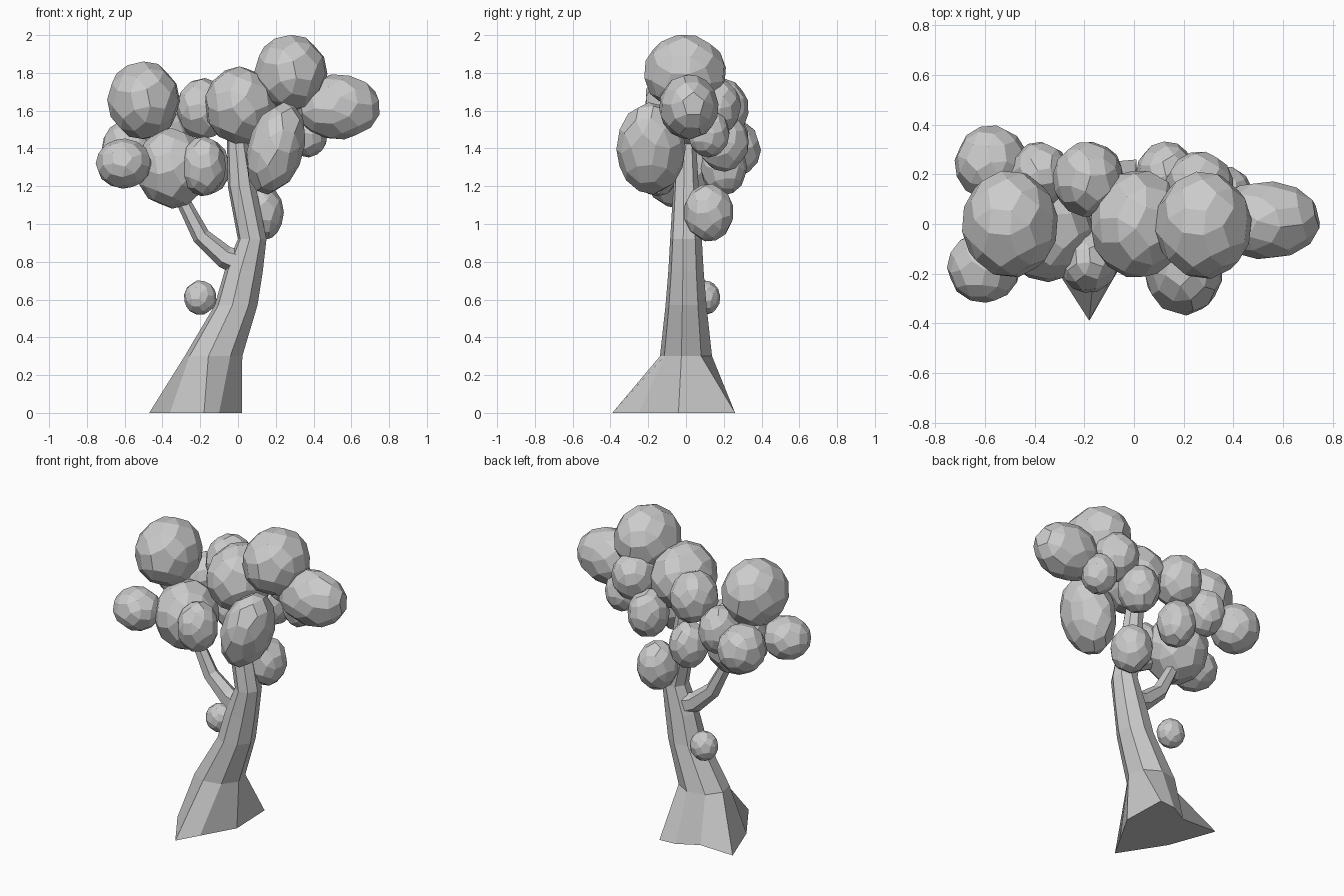
import bpy, bmesh, random
from math import radians, cos, sin, sqrt
from itertools import product
from mathutils import Vector, Euler

if "Cube" in bpy.data.objects:
    bpy.data.objects.remove(bpy.data.objects["Cube"])

random.seed(4)


def finish(bm, name):
    bmesh.ops.recalc_face_normals(bm, faces=bm.faces[:])
    mesh = bpy.data.meshes.new(name)
    bm.to_mesh(mesh)
    bm.free()
    obj = bpy.data.objects.new(name, mesh)
    bpy.context.collection.objects.link(obj)
    return obj


def loft(name, rings):
    """Skin a list of equal-length point rings and cap both ends."""
    bm = bmesh.new()
    loops = [[bm.verts.new(p) for p in ring] for ring in rings]
    n = len(loops[0])
    for a, b in zip(loops, loops[1:]):
        for i in range(n):
            j = (i + 1) % n
            bm.faces.new((a[i], a[j], b[j], b[i]))
    bm.faces.new(loops[0][::-1])
    bm.faces.new(loops[-1])
    return finish(bm, name)


# Faceted ball: pentagons, squares and triangles, about unit radius
PHI = (1 + sqrt(5)) / 2
BALL = set()
for base in ((1, 1, PHI**3), (PHI**2, PHI, 2 * PHI), (2 + PHI, 0, PHI**2)):
    for s in product((1, -1), repeat=3):
        p = [a * b / 4.36 for a, b in zip(base, s)]
        for k in range(3):
            BALL.add(tuple(round(c, 5) + 0.0 for c in p[k:] + p[:k]))
BALL = sorted(BALL)


def blob(name, centre, radii, lean=0):
    spin = Euler((radians(31.7 + random.uniform(-8, 8)),
                  radians(random.uniform(-8, 8)), random.uniform(0, 6.28)))
    tilt = Euler((0, radians(lean), 0)).to_matrix()
    bm = bmesh.new()
    for p in BALL:
        v = Vector(p)
        v.rotate(spin)
        v = Vector([a * r for a, r in zip(v, radii)])
        bm.verts.new(tilt @ v + Vector(centre))
    bmesh.ops.convex_hull(bm, input=bm.verts[:])
    bmesh.ops.dissolve_limit(bm, angle_limit=radians(1), verts=bm.verts[:], edges=bm.edges[:])
    return finish(bm, name)


# Trunk: spiky root outline below leaning octagonal rings
roots = [(-.18, -.39, 0), (-.1, -.25, 0), (.02, -.04, 0), (.01, .26, 0),
         (-.1, .25, 0), (-.23, .18, 0), (-.47, .19, 0), (-.36, -.11, 0)]
rings = [roots]
for cx, z, rx, ry in ((-.13, .3, .155, .14), (-.01, .57, .115, .11), (.03, .75, .103, .095),
                      (.075, .92, .077, .085), (.02, 1.2, .075, .068), (-.01, 1.5, .05, .05)):
    angles = [radians(-100 + 45 * i) for i in range(8)]
    rings.append([(cx + rx * cos(a), ry * sin(a), z) for a in angles])
loft("trunk", rings)

# Side branch, bending up into the left crown
path = [((.03, .79), .075), ((-.07, .825), .06), ((-.195, .935), .048),
        ((-.285, 1.11), .038), ((-.34, 1.3), .03)]
rings = []
for i, ((x, z), r) in enumerate(path):
    a, b = path[max(i - 1, 0)][0], path[min(i + 1, len(path) - 1)][0]
    t = Vector((b[0] - a[0], 0, b[1] - a[1])).normalized()
    side, out = Vector((0, 1, 0)), Vector((t.z, 0, -t.x))
    rings.append([Vector((x, 0, z)) + out * r * cos(k * radians(60)) + side * r * sin(k * radians(60))
                  for k in range(6)])
loft("branch", rings)

# Foliage: centre and radii of each clump
blob("foliage_top", (.28, -.005, 1.8), (.19, .215, .2))
blob("foliage_left_top", (-.5, 0, 1.655), (.19, .215, .205))
blob("foliage_middle", (.015, 0, 1.625), (.19, .215, .205))
blob("foliage_right", (.53, .015, 1.62), (.22, .155, .17))
blob("foliage_front_right", (.2, -.185, 1.4), (.145, .18, .245), 16)
blob("foliage_front_left", (-.35, -.03, 1.295), (.185, .2, .21))
blob("foliage_far_left", (-.605, -.175, 1.32), (.145, .14, .13))
blob("foliage_front_small", (-.185, -.15, 1.305), (.12, .125, .155))
blob("foliage_back_upper", (-.185, .18, 1.61), (.14, .15, .16))
blob("foliage_back_left", (-.575, .245, 1.4), (.145, .15, .15))
blob("foliage_back_left_inner", (-.38, .2, 1.455), (.12, .13, .145))
blob("foliage_back_low", (-.16, .2, 1.3), (.115, .12, .145))
blob("foliage_back_middle", (.13, .2, 1.43), (.12, .13, .15))
blob("foliage_back_right", (.265, .15, 1.62), (.135, .14, .15))
blob("foliage_back_right_low", (.37, .12, 1.48), (.105, .11, .125))
blob("foliage_trunk_right", (.12, .12, 1.06), (.12, .13, .15))
blob("foliage_trunk_left", (-.2, .1, .61), (.085, .08, .09))
